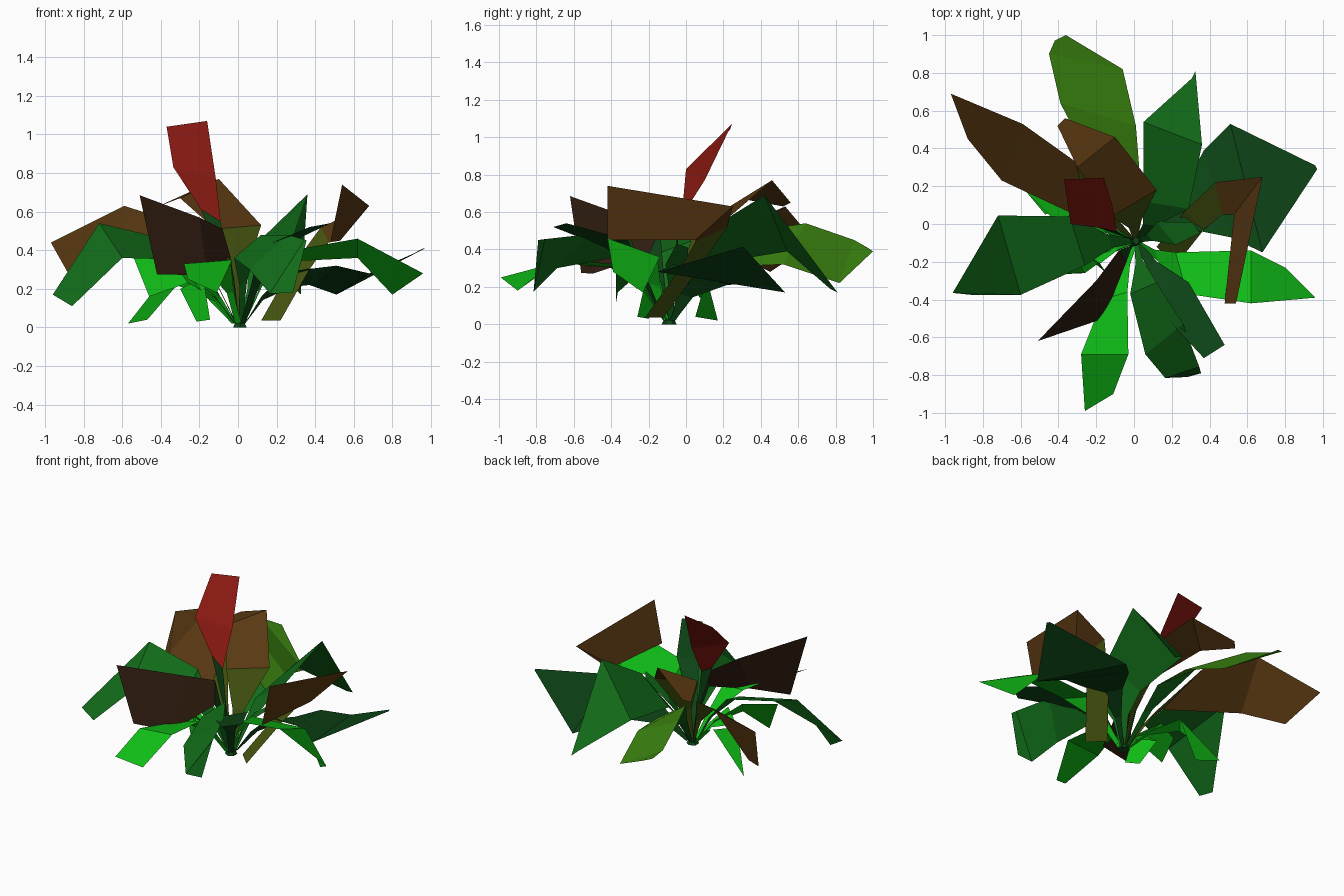
import bpy, bmesh
from mathutils import Vector as V

ROOT = V((0.01, -0.09, 0.02))


def paint(name, rgb):
    m = bpy.data.materials.new(name)
    m.diffuse_color = (*rgb, 1)
    return m


BRIGHT = paint("bright_green", (0.005, 0.5, 0.008))
GREEN = paint("mid_green", (0.006, 0.15, 0.01))
LIGHT = paint("yellow_green", (0.045, 0.24, 0.005))
DARK = paint("deep_green", (0.004, 0.06, 0.008))
OLIVE = paint("olive", (0.06, 0.09, 0.005))
BROWN = paint("brown", (0.10, 0.04, 0.006))
UMBER = paint("dark_brown", (0.03, 0.012, 0.005))
RED = paint("red", (0.26, 0.01, 0.006))


def leaf(name, mats, *stations, stalk=True):
    """Ribbon blade: each station is a spine point and a half-width vector.
    mats holds the colour of the stalk and then of the blade."""
    pts = [(V(s[:3]), V(s[3:])) for s in stations]
    mats = list(mats)
    if stalk:
        # narrow stalk rising from the crown to the first station
        c, h = pts[0]
        out = (c - ROOT).normalized() * 0.04
        side = h.normalized() * 0.015
        side.z = 0
        mid = ROOT.lerp(c, 0.45) + V((0, 0, 0.03))
        pts[:0] = [(ROOT + V((out.x, out.y, 0)), side), (mid, h * 0.28)]
        mats.insert(0, mats[0])
    bm = bmesh.new()
    rows = [(bm.verts.new(c - h), bm.verts.new(c + h)) for c, h in pts]
    for i, (a, b) in enumerate(zip(rows, rows[1:])):
        f = bm.faces.new((a[0], a[1], b[1], b[0]))
        f.material_index = min(i, len(mats) - 1)
    me = bpy.data.meshes.new(name)
    bm.to_mesh(me)
    bm.free()
    for m in mats:
        me.materials.append(m)
    bpy.context.collection.objects.link(bpy.data.objects.new(name, me))


# Rear leaves
leaf("rear_light_leaf", [GREEN, LIGHT],
     (-0.1, 0.3, 0.40, 0.13, -0.03, -0.09),
     (-0.19, 0.58, 0.43, 0.20, -0.06, -0.11),
     (-0.255, 0.86, 0.335, 0.195, -0.04, -0.115),
     (-0.39, 0.985, 0.40, 0.03, 0.015, -0.01))
leaf("rear_right_green_leaf", [GREEN],
     (0.17, 0.10, 0.40, 0.12, -0.02, 0.08),
     (0.205, 0.48, 0.54, 0.155, -0.06, 0.15),
     (0.315, 0.79, 0.18, 0.01, 0.02, -0.01))
leaf("rear_brown_leaf", [OLIVE, BROWN],
     (0.0, 0.11, 0.52, 0.12, 0.07, 0.01),
     (-0.20, 0.38, 0.72, 0.10, 0.08, 0.05),
     (-0.385, 0.54, 0.64, 0.02, 0.02, 0.01))
leaf("rear_left_brown_leaf", [OLIVE, BROWN],
     (-0.27, 0.17, 0.44, -0.04, 0.16, 0.10),
     (-0.645, 0.38, 0.51, 0.055, 0.15, 0.12),
     (-0.925, 0.57, 0.36, -0.045, 0.12, 0.08))

# Right-hand leaves
leaf("right_dark_leaf", [DARK],
     (0.27, 0.10, 0.25, -0.01, -0.12, 0.04),
     (0.44, 0.16, 0.27, 0.07, -0.23, 0.05),
     (0.595, 0.19, 0.225, 0.085, -0.34, 0.055),
     (0.965, 0.30, 0.41, 0.005, -0.01, 0.0))
leaf("right_bright_leaf", [BRIGHT],
     (0.25, -0.26, 0.37, 0.03, -0.11, 0.03),
     (0.62, -0.28, 0.41, 0.0, -0.14, 0.05),
     (0.88, -0.31, 0.225, 0.08, -0.08, 0.055))
leaf("right_arched_brown_leaf", [OLIVE, OLIVE, BROWN],
     (0.17, -0.17, 0.035, -0.05, 0.05, 0.0),
     (0.32, 0.02, 0.30, -0.05, 0.05, 0.0),
     (0.45, 0.135, 0.48, -0.02, 0.085, 0.04),
     (0.605, 0.15, 0.54, 0.075, 0.10, 0.09),
     (0.51, -0.42, 0.595, 0.03, 0.0, 0.145), stalk=False)
leaf("right_small_leaf", [GREEN],
     (0.17, -0.05, 0.30, 0.05, -0.06, 0.02),
     (0.33, -0.02, 0.42, 0.02, -0.03, 0.01))

# Front leaves
leaf("front_right_upper_leaf", [DARK],
     (0.20, -0.37, 0.43, 0.09, 0.06, 0.02),
     (0.425, -0.675, 0.53, 0.055, 0.035, 0.01))
leaf("front_right_lower_leaf", [GREEN],
     (0.05, -0.34, 0.42, 0.07, 0.03, 0.06),
     (0.16, -0.61, 0.39, 0.10, 0.08, 0.09),
     (0.255, -0.785, 0.315, 0.09, 0.03, 0.14),
     (0.32, -0.80, 0.315, 0.035, 0.01, 0.135))
leaf("front_bright_leaf", [BRIGHT],
     (-0.10, -0.38, 0.31, 0.065, 0.02, 0.01),
     (-0.155, -0.69, 0.34, 0.125, 0.0, 0.01),
     (-0.185, -0.945, 0.215, 0.075, 0.045, -0.035))
leaf("front_left_brown_leaf", [DARK, UMBER],
     (-0.06, -0.17, 0.44, -0.02, 0.03, 0.07),
     (-0.18, -0.40, 0.42, -0.02, 0.10, 0.15),
     (-0.465, -0.59, 0.48, -0.045, -0.03, 0.205))

# Left-hand leaves
leaf("left_green_leaf", [GREEN],
     (-0.30, -0.09, 0.40, -0.04, 0.13, 0.05),
     (-0.66, -0.165, 0.45, -0.06, 0.21, 0.09),
     (-0.91, -0.37, 0.14, -0.05, 0.005, 0.03))
leaf("left_bright_leaf", [BRIGHT],
     (-0.30, -0.20, 0.29, -0.04, 0.06, 0.06),
     (-0.50, -0.26, 0.26, -0.04, 0.01, 0.10))
leaf("left_drooping_leaf", [BRIGHT],
     (-0.34, 0.05, 0.25, 0.05, 0.06, 0.0),
     (-0.52, 0.11, 0.03, 0.05, -0.06, 0.01))
leaf("front_low_leaf", [BRIGHT],
     (-0.24, -0.17, 0.23, 0.06, -0.04, 0.03),
     (-0.18, -0.23, 0.035, 0.035, -0.03, 0.005))

# Tall red shoot
leaf("red_shoot", [DARK, RED],
     (-0.14, -0.03, 0.58, 0.05, -0.01, -0.03),
     (-0.225, 0.05, 0.80, 0.11, 0.05, -0.03),
     (-0.265, 0.24, 1.055, 0.105, 0.005, 0.015))

# Crown where the stalks meet
bpy.ops.mesh.primitive_cone_add(vertices=6, radius1=0.04, radius2=0.02, depth=0.04,
                                location=(0.01, -0.09, 0.02))
crown = bpy.context.object
crown.name = "crown"
crown.data.materials.append(DARK)
